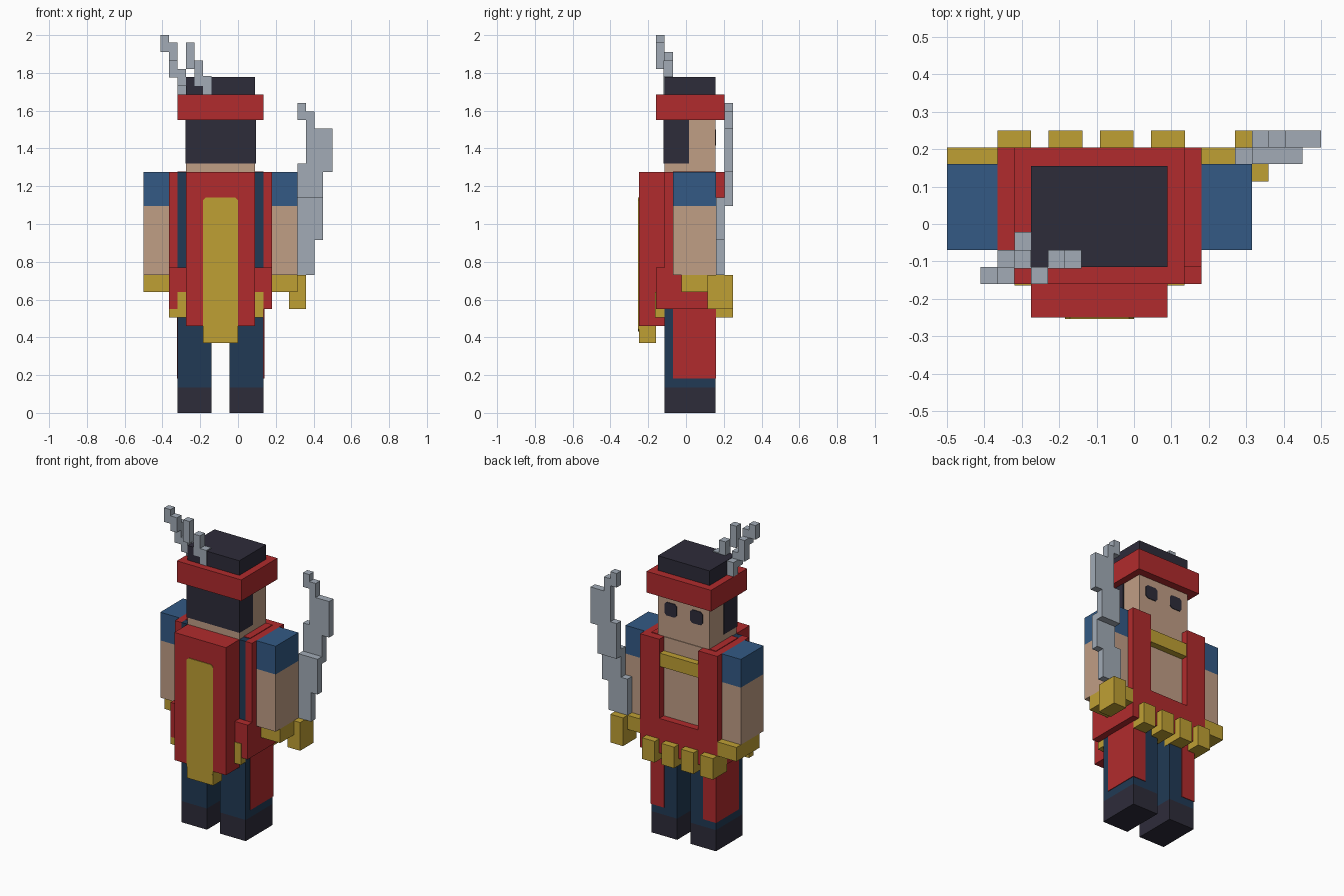
import bpy, bmesh
from mathutils import Vector

cube = bpy.data.objects.get("Cube")
if cube:
    bpy.data.objects.remove(cube, do_unlink=True)


def material(name, rgb):
    m = bpy.data.materials.new(name)
    m.use_nodes = True
    m.diffuse_color = (*rgb, 1)
    m.node_tree.nodes["Principled BSDF"].inputs["Base Color"].default_value = (*rgb, 1)
    return m


navy = material("navy cloth", (.015, .042, .09))
blue = material("blue sleeve", (.033, .102, .235))
red = material("red cloth", (.44, .024, .026))
gold = material("gold", (.52, .35, .034))
skin = material("skin", (.527, .342, .235))
dark = material("dark hair and boots", (.027, .025, .042))
steel = material("steel", (.36, .41, .47))

MID = -.0925  # body centre line


def parts(name, mat, boxes, chamfer=0):
    """One object from boxes (x0, x1, y0, y1, z0, z1); chamfer trims edges along y."""
    bm = bmesh.new()
    for x0, x1, y0, y1, z0, z1 in boxes:
        verts = bmesh.ops.create_cube(bm, size=1)["verts"]
        for v in verts:
            v.co = Vector(((x0 + x1) / 2 + v.co.x * (x1 - x0),
                           (y0 + y1) / 2 + v.co.y * (y1 - y0),
                           (z0 + z1) / 2 + v.co.z * (z1 - z0)))
    if chamfer:
        edges = [e for e in bm.edges
                 if abs(e.verts[0].co.x - e.verts[1].co.x) < 1e-5
                 and abs(e.verts[0].co.z - e.verts[1].co.z) < 1e-5]
        bmesh.ops.bevel(bm, geom=edges, offset=chamfer, segments=1, affect='EDGES')
    mesh = bpy.data.meshes.new(name)
    bm.to_mesh(mesh)
    bm.free()
    mesh.materials.append(mat)
    obj = bpy.data.objects.new(name, mesh)
    bpy.context.scene.collection.objects.link(obj)
    return obj


def pair(name, mat, x0, x1, *rest):
    """Left part plus its mirror across the body centre line."""
    parts("left_" + name, mat, [(x0, x1, *rest)])
    parts("right_" + name, mat, [(2 * MID - x1, 2 * MID - x0, *rest)])


# Legs
pair("boot", dark, -.046, .135, -.115, .155, 0, .135)
pair("leg", navy, -.046, .135, -.115, .155, .135, .56)
pair("leg_panel", red, .045, .139, -.07, .159, .183, .56)

# Torso and vest
parts("torso", navy, [(-.32, .135, -.115, .155, .55, 1.275)])
parts("chest", skin, [(-.23, .045, .15, .159, .76, 1.275)])
parts("belt", red, [(-.365, .18, -.16, .205, .55, .77)])
pair("vest_side", red, .135, .18, -.115, .205, .77, 1.275)
pair("vest_front", red, .045, .135, .15, .205, .77, 1.275)
pair("vest_shoulder", red, .08, .135, -.07, .155, 1.27, 1.279)
parts("chest_clasp", gold, [(-.23, .045, .15, .2, 1.1, 1.185)])

# Belt studs
for i in range(4):
    x = -.365 + i * .137
    parts(f"belt_stud_{i + 1}", gold, [(x, x + .09, .11, .25, .505, .64)])
parts("rear_studs", gold, [(.045, .135, -.164, -.115, .505, .64),
                           (-.32, -.275, -.164, -.115, .505, .64),
                           (-.365, -.3, -.16, -.115, .505, .552)])

# Cape
parts("cape", red, [(-.275, .09, -.25, -.115, .46, 1.275)])
parts("cape_stripe", gold, [(-.185, 0, -.254, -.245, .43, 1.14)], .014)
parts("cape_tail", gold, [(-.185, 0, -.25, -.16, .37, .46)])

# Arms
pair("sleeve", blue, .18, .315, -.07, .16, 1.095, 1.275)
pair("forearm", skin, .18, .315, -.07, .16, .73, 1.095)
pair("cuff", gold, .18, .315, -.025, .205, .64, .73)
parts("sword_grip", gold, [(.27, .36, .113, .25, .55, .73)])

# Head
parts("head", skin, [(-.275, .09, -.115, .155, 1.275, 1.56)])
parts("hair", dark, [(-.279, .094, -.119, .015, 1.32, 1.56)])
parts("hair_top", dark, [(-.275, .09, -.115, .155, 1.68, 1.778)])
parts("headband", red, [(-.32, .135, -.16, .205, 1.55, 1.685)])
parts("eyes", dark, [(-.045, .042, .15, .159, 1.415, 1.5),
                     (-.227, -.14, .15, .159, 1.415, 1.5)], .014)

# Stepped feathers on the headband
rear, mid, fore = (-.16, -.115), (-.119, -.07), (-.07, -.022)
parts("outer_feather", steel, [(-.41, -.365, *rear, 1.91, 2),
                               (-.365, -.32, *rear, 1.865, 1.96),
                               (-.365, -.32, *mid, 1.775, 1.91),
                               (-.32, -.275, *mid, 1.73, 1.82),
                               (-.32, -.275, *fore, 1.68, 1.775)])
parts("inner_feather", steel, [(-.275, -.23, *rear, 1.82, 1.96),
                               (-.23, -.185, *mid, 1.73, 1.865),
                               (-.185, -.14, *mid, 1.68, 1.784)])

# Stepped sword
near, far = (.16, .205), (.205, .25)
parts("sword_blade", steel, [(.315, .36, *far, 1.55, 1.64),
                             (.36, .405, *far, 1.4, 1.595),
                             (.36, .5, *far, 1.275, 1.505),
                             (.315, .45, *far, 1.095, 1.32),
                             (.315, .45, *near, .915, 1.14),
                             (.27, .405, *near, .73, .96)])
